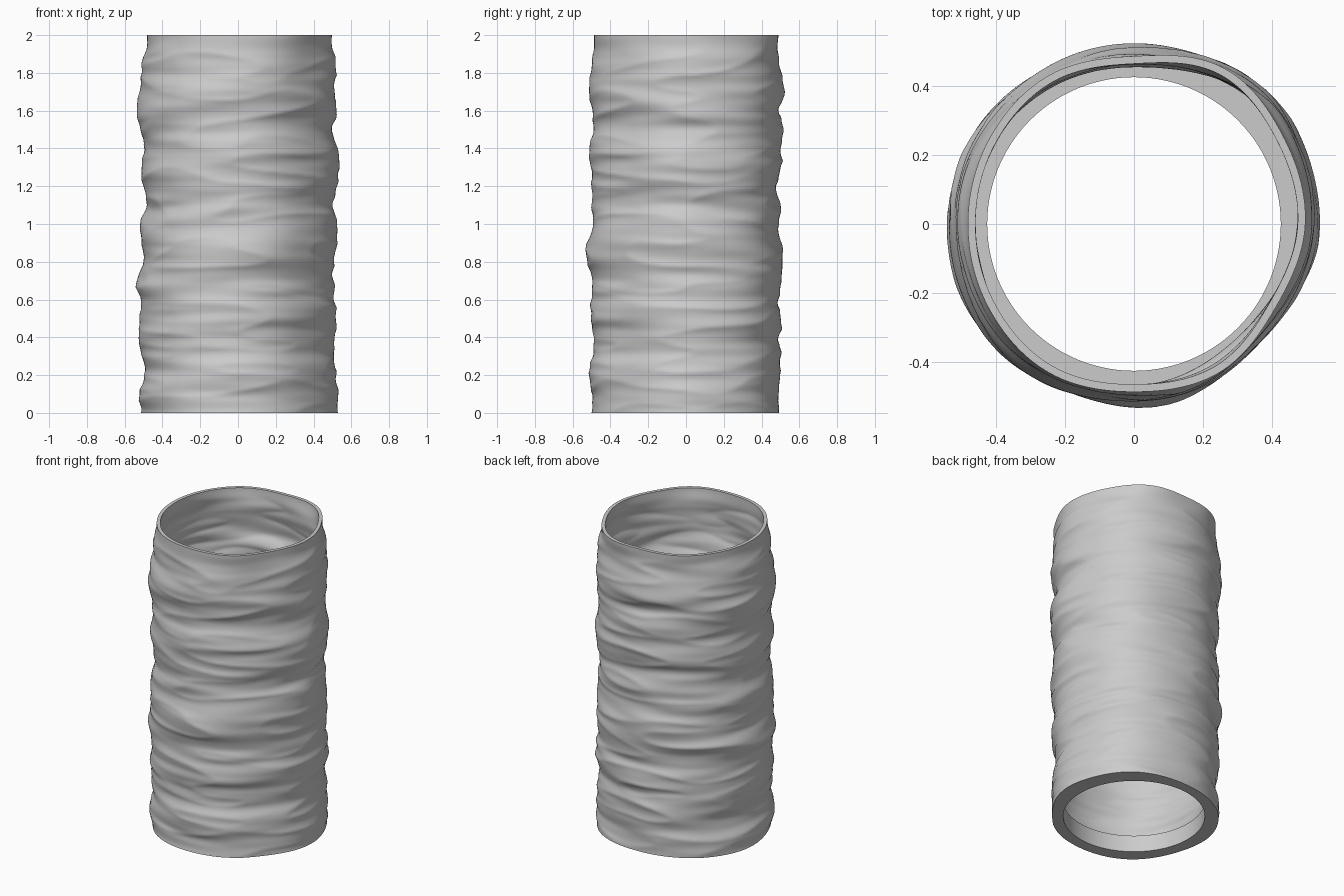
import bpy, bmesh
from math import sin, cos, pi, tau, radians
from mathutils import Vector, noise

cube = bpy.data.objects.get("Cube")
if cube:
    bpy.data.objects.remove(cube, do_unlink=True)

HEIGHT, SEGMENTS, ROWS = 2.0, 160, 180
WALL, BORE, LIP = 0.022, 0.425, 0.11

# Swelling of the sleeve going up, in steps of 0.005 over a radius of 0.47
BASE, STEP = 0.47, 0.005
SWELL = {
    "left": [12, 13, 10, 7, 9, 12, 10, 8, 8, 12, 11, 7, 11, 13, 11, 7, 11, 9, 10, 9, 3],
    "back": [5, 3, 7, 7, 4, 8, 4, 7, 9, 7, 5, 6, 3, 8, 7, 9, 5, 10, 7, 4, 2],
    "right": [8, 10, 5, 9, 11, 10, 9, 14, 7, 7, 10, 4, 7, 10, 5, 9, 14, 10, 8, 7, 1],
    "front": [7, 7, 9, 5, 3, 8, 6, 6, 12, 10, 5, 5, 7, 7, 7, 4, 6, 10, 7, 5, 5],
}
SIDES = list(SWELL.values())
# Swelling of the top rim every 30 degrees, counter-clockwise from the left
RIM = [4, 5, 9, 2, 4, 2, 1, 2, 4, 2, 4, 0]
# Lengthwise bulges and dents: direction in degrees, depth
LOBES = [(45, 0.025), (225, 0.014), (322, -0.025)]


def smooth_mix(values, t, cyclic=False):
    """Catmull-Rom interpolation through evenly spaced values."""
    n = len(values)
    i = int(t) if cyclic else min(int(t), n - 2)
    f = t - i
    pick = (lambda k: values[k % n]) if cyclic else (lambda k: values[max(0, min(n - 1, k))])
    a, b, c, d = (pick(i + k) for k in (-1, 0, 1, 2))
    return b + f * (c - a + f * (2 * a - 5 * b + 4 * c - d + f * (3 * (b - c) + d - a))) / 2


def ease(f):
    f = max(0, min(1, f))
    return f * f * (3 - 2 * f)


def wrinkle(angle, z):
    """Long soft bands that run around the sleeve, with a few sharper folds."""
    x, y = cos(angle), sin(angle)
    broad = noise.noise(Vector((x, y, z * 6)))
    fine = noise.noise(Vector((x * 1.3 + 7, y * 1.3, z * 17)))
    fold = 1 - abs(noise.noise(Vector((x * 0.9, y * 0.9 + 5, z * 9))))
    return 0.008 * broad + 0.008 * fine + 0.01 * (fold ** 3 - 0.6)


def outer_radius(angle, z):
    turn = (angle / (pi / 2)) % 4
    quarter, f = int(turn), ease(turn % 1)
    # bands drift slightly up and down around the sleeve
    level = max(0, min(HEIGHT, z + 0.03 * sin(2 * angle) * sin(pi * z / HEIGHT))) * 10
    swell = (smooth_mix(SIDES[quarter], level) * (1 - f)
             + smooth_mix(SIDES[(quarter + 1) % 4], level) * f)
    r = BASE + STEP * swell + wrinkle(angle, z) - 0.002
    for direction, depth in LOBES:
        r += depth * max(0, cos(angle - radians(direction))) ** 10
    rim = BASE + STEP * smooth_mix(RIM, (angle / tau * 12) % 12, True) + 0.006
    blend = ease((z - 1.86) / 0.14)
    return r * (1 - blend) + rim * blend


def inner_radius(angle, z):
    return max(BORE + 0.005, outer_radius(angle, z) - WALL)


def bore_radius(angle, z):
    return BORE


def ring(bm, radius, z):
    verts = []
    for i in range(SEGMENTS):
        a = tau * i / SEGMENTS
        r = radius(a, z)
        verts.append(bm.verts.new((r * cos(a), r * sin(a), z)))
    return verts


# Wrinkled sleeve: outside wall, thin top rim, inside wall, ledge and round bore
bm = bmesh.new()
rings = [ring(bm, outer_radius, HEIGHT * k / ROWS) for k in range(ROWS + 1)]
rings += [ring(bm, inner_radius, HEIGHT - (HEIGHT - LIP) * k / ROWS) for k in range(ROWS + 1)]
rings += [ring(bm, bore_radius, LIP), ring(bm, bore_radius, 0)]
for lower, upper in zip(rings, rings[1:] + rings[:1]):
    for i in range(SEGMENTS):
        j = (i + 1) % SEGMENTS
        bm.faces.new((lower[i], lower[j], upper[j], upper[i]))
bmesh.ops.recalc_face_normals(bm, faces=bm.faces)
mesh = bpy.data.meshes.new("wrinkled_sleeve")
bm.to_mesh(mesh)
bm.free()

grey = bpy.data.materials.new("plain grey")
grey.use_nodes = True
colour = (0.6, 0.6, 0.6, 1)
grey.diffuse_color = colour
grey.node_tree.nodes["Principled BSDF"].inputs["Base Color"].default_value = colour
mesh.materials.append(grey)

sleeve = bpy.data.objects.new("wrinkled_sleeve", mesh)
bpy.context.collection.objects.link(sleeve)
bpy.context.view_layer.objects.active = sleeve
sleeve.select_set(True)
bpy.ops.object.shade_smooth_by_angle(angle=radians(50))
